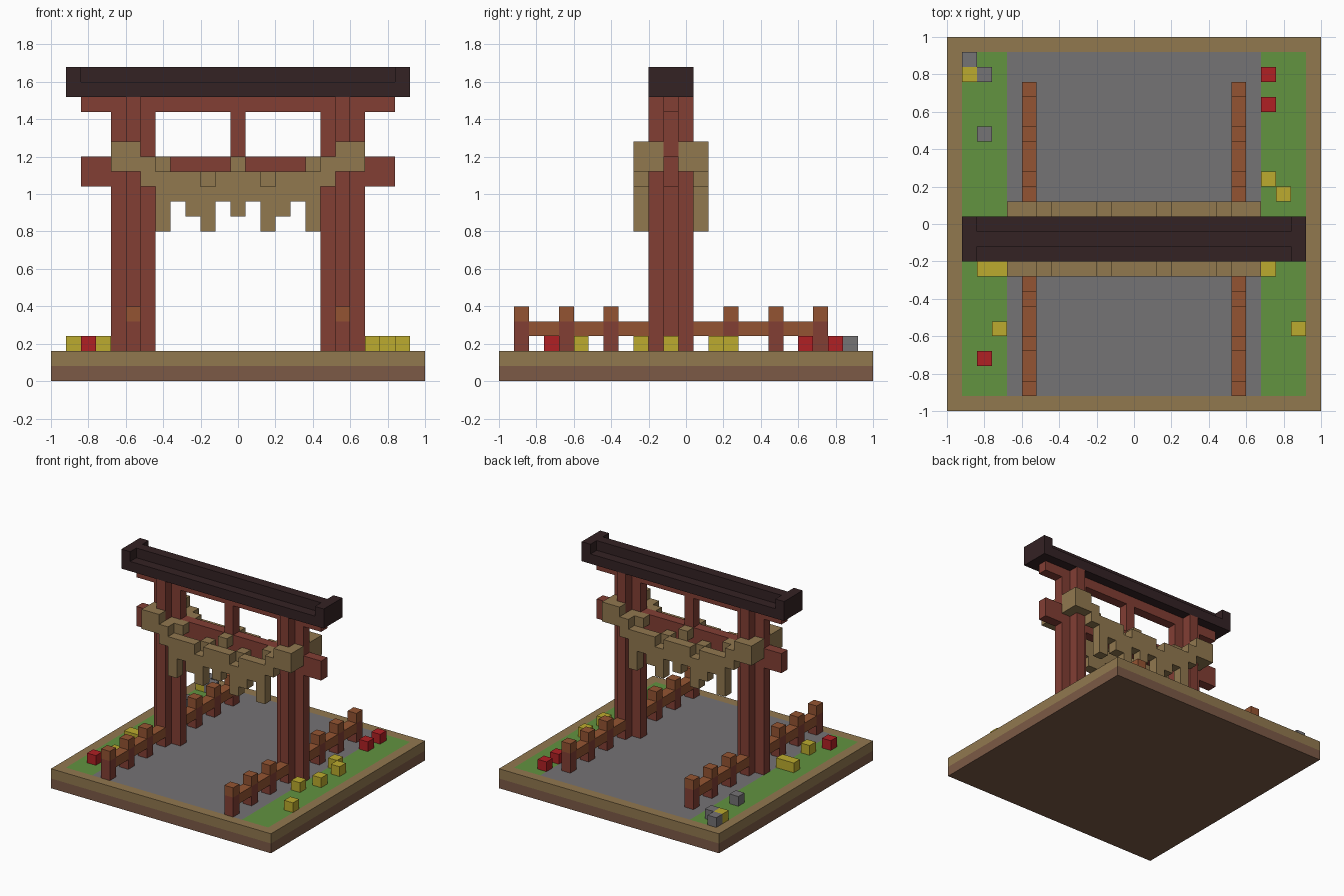
import bpy, bmesh
from itertools import product
from mathutils import Vector

if "Cube" in bpy.data.objects:
    bpy.data.objects.remove(bpy.data.objects["Cube"], do_unlink=True)

U = 0.08  # size of one block


def material(name, hexcode):
    srgb = [int(hexcode[i:i + 2], 16) / 255 for i in (0, 2, 4)]
    col = [c / 12.92 if c < 0.04 else ((c + 0.055) / 1.055) ** 2.4 for c in srgb] + [1]
    m = bpy.data.materials.new(name)
    m.use_nodes = True
    m.diffuse_color = col
    node = m.node_tree.nodes["Principled BSDF"]
    node.inputs["Base Color"].default_value = col
    node.inputs["Roughness"].default_value = 0.9
    return m


TAN = material("straw tan", "91784F")
BROWN = material("earth brown", "7C5A46")
GREEN = material("grass green", "629340")
GREY = material("stone grey", "757375")
DARK = material("dark roof wood", "342224")
RED = material("red painted wood", "823E34")
ORANGE = material("orange wood", "945432")
YELLOW = material("flower yellow", "BCAB2E")
CRIMSON = material("flower red", "B02024")


def block(x, y, z):
    """Cells of a box; each axis is one index or an inclusive pair."""
    axes = [(a, a) if isinstance(a, int) else a for a in (x, y, z)]
    return set(product(*[range(a, b + 1) for a, b in axes]))


def mirror(cells, axis, centre=0):
    out = set(cells)
    for c in cells:
        c = list(c)
        c[axis] = 2 * centre - c[axis]
        out.add(tuple(c))
    return out


def build(name, cells, mat):
    """Skin a set of cells with flat outer faces only."""
    bm = bmesh.new()
    verts = {}
    for cell in cells:
        for axis, side in product(range(3), (0, 1)):
            near = list(cell)
            near[axis] += 2 * side - 1
            if tuple(near) in cells:
                continue
            ring = []
            for a, b in ((0, 0), (1, 0), (1, 1), (0, 1)):
                p = list(cell)
                p[axis] += side
                p[(axis + 1) % 3] += a
                p[(axis + 2) % 3] += b
                key = tuple(p)
                if key not in verts:
                    pos = Vector((key[0] - 0.5, key[1] - 0.5, key[2])) * U
                    verts[key] = bm.verts.new(pos)
                ring.append(verts[key])
            bm.faces.new(ring if side else ring[::-1])
    bmesh.ops.dissolve_limit(bm, angle_limit=0.01, verts=bm.verts, edges=bm.edges)
    mesh = bpy.data.meshes.new(name)
    bm.to_mesh(mesh)
    bm.free()
    mesh.materials.append(mat)
    obj = bpy.data.objects.new(name, mesh)
    bpy.context.collection.objects.link(obj)
    return obj


# Ground: soil, rim, lawns and path
full, inner = (-12, 12), (-11, 11)
build("soil_slab", block(full, full, 0), BROWN)
build("ground_rim", block(full, full, 1) - block(inner, inner, 1), TAN)
build("path", block((-8, 8), inner, 1), GREY)
build("right_lawn", block((-11, -9), inner, 1), GREEN)
build("left_lawn", block((9, 11), inner, 1), GREEN)

# Gate frame: cross-shaped pillars, two beams and a centre strut
MID = -1
pillar = block((-8, -6), MID, (2, 18)) | block(-7, (-2, 0), (2, 18))
frame = mirror(pillar, 0)
frame |= block((-10, 10), MID, 18) | block((-10, 10), MID, (13, 14))
frame |= block(0, MID, (15, 17))
build("gate_frame", frame, RED)

# Roof: flat slab with a ridge and raised ends
roof = block(inner, (-2, 0), 19) | block(inner, MID, 20)
roof |= mirror(block(11, (-2, 0), 20), 0)
build("gate_roof", roof, DARK)

# Straw rope with hanging fringe, same on both faces of the gate
OUT, IN = -3, -2
rope = block((0, 5), OUT, (12, 13)) - block(2, OUT, 13)
rope |= block(2, IN, 13) | block(0, IN, 14) | block(5, IN, 14)
rope |= block((7, 8), OUT, 15) | block((6, 8), OUT, 14) | block(6, OUT, 13)
rope |= block(8, IN, (14, 15)) | block(6, IN, 14)
for x, drop in enumerate((1, 0, 2, 1, 0, 2)):
    rope |= block(x, OUT, (12 - drop, 12))
rope = mirror(mirror(rope, 0), 1, MID)
build("straw_rope", rope, TAN)

# Fences: posts with caps, joined by rails that stop at the pillars
posts = (-11, -8, -5, 3, 6, 9)
for side, x in (("right", -7), ("left", 7)):
    post_cells, cap_cells = set(), set()
    for y in posts:
        post_cells |= block(x, y, (2, 3))
        cap_cells |= block(x, y, 4)
    rail = block(x, (-11, -3), 3) | block(x, (1, 9), 3)
    post_cells = post_cells | {(x, y, 3) for y in posts}
    build(side + "_fence_posts", post_cells, RED)
    build(side + "_fence_rails", (rail | cap_cells) - post_cells, ORANGE)

# Flowers and stones on the lawns
scatter = {
    "yellow_flowers": (YELLOW, ((-11, 10), (-10, -3), (-9, -3), (-9, -7), (9, 3),
                                (10, 2), (9, -3), (10, -1), (11, -7))),
    "red_flowers": (CRIMSON, ((-10, -9), (9, 10), (9, 8))),
    "stones": (GREY, ((-11, 11), (-10, 10), (-10, 6))),
}
for name, (mat, spots) in scatter.items():
    build(name, {(x, y, 2) for x, y in spots}, mat)
